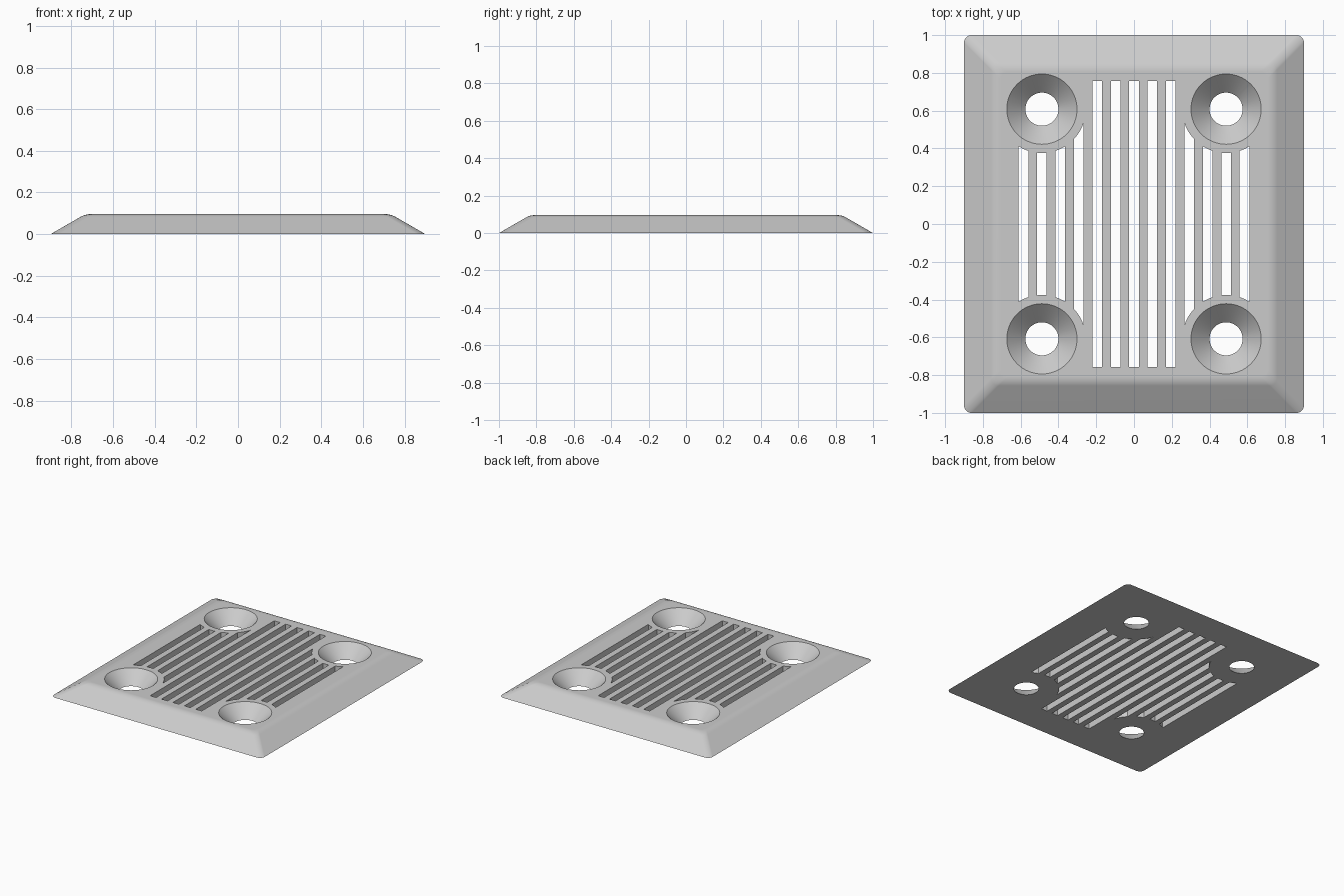
import bpy, bmesh
from math import sin, cos, tan, radians, sqrt, pi

if "Cube" in bpy.data.objects:
    bpy.data.objects.remove(bpy.data.objects["Cube"])

HALF_X, HALF_Y, HEIGHT = 0.9, 1.0, 0.096
HOLE_X, HOLE_Y = 0.4875, 0.608
PITCH, SLOT_HALF, SLOT_END = 0.0975, 0.0255, 0.758
BOSS_RADIUS = 0.232


def loft(bm, rings):
    """Skin a stack of equal-length rings and cap both ends."""
    loops = [[bm.verts.new(p) for p in ring] for ring in rings]
    for low, high in zip(loops, loops[1:]):
        for i in range(len(low)):
            j = (i + 1) % len(low)
            bm.faces.new((low[i], low[j], high[j], high[i]))
    bm.faces.new(loops[0][::-1])
    bm.faces.new(loops[-1])


def make_object(name, bm):
    bmesh.ops.recalc_face_normals(bm, faces=bm.faces)
    mesh = bpy.data.meshes.new(name)
    bm.to_mesh(mesh)
    bm.free()
    obj = bpy.data.objects.new(name, mesh)
    bpy.context.collection.objects.link(obj)
    return obj


def rounded_rect(inset, z, radius=0.04, steps=8):
    hx, hy = HALF_X - inset - radius, HALF_Y - inset - radius
    ring = []
    for corner, (sx, sy) in enumerate(((1, 1), (-1, 1), (-1, -1), (1, -1))):
        for k in range(steps + 1):
            a = (corner + k / steps) * pi / 2
            ring.append((sx * hx + radius * cos(a), sy * hy + radius * sin(a), z))
    return ring


def circle(cx, cy, radius, z, steps=64):
    return [(cx + radius * cos(2 * pi * k / steps),
             cy + radius * sin(2 * pi * k / steps), z) for k in range(steps)]


# Plate: sloping rim that rolls over into the flat top
slope, roll = radians(30), 0.1
top_inset = HEIGHT / tan(slope) + roll * tan(slope / 2)
rings = [rounded_rect(0, 0)]
for k in range(9):
    a = slope * (1 - k / 8)
    rings.append(rounded_rect(top_inset - roll * sin(a), HEIGHT - roll + roll * cos(a)))
bm = bmesh.new()
loft(bm, rings)
plate = make_object("vent_plate", bm)

# Cutter: four countersunk screw holes
bm = bmesh.new()
for sx in (-1, 1):
    for sy in (-1, 1):
        loft(bm, [circle(sx * HOLE_X, sy * HOLE_Y, 0.0875 + 1.026 * z, z)
                  for z in (-0.02, HEIGHT + 0.02)])

# Cutter: slots, the outer ones stopping at the ring around each screw hole
for n in range(-6, 7):
    cx = n * PITCH
    upper = []
    for k in range(9):
        x = cx + SLOT_HALF * (k / 4 - 1)
        y = SLOT_END
        if abs(n) > 2:
            y = HOLE_Y - sqrt(BOSS_RADIUS ** 2 - (abs(x) - HOLE_X) ** 2)
        upper.append((x, y))
    if abs(n) <= 2:
        upper = [upper[0], upper[-1]]
    outline = upper[::-1] + [(x, -y) for x, y in upper]
    loft(bm, [[(x, y, z) for x, y in outline] for z in (-0.05, HEIGHT + 0.05)])
cutter = make_object("opening_cutter", bm)
cutter.hide_render = True

# Cut the openings
cut = plate.modifiers.new("openings", 'BOOLEAN')
cut.operation = 'DIFFERENCE'
cut.solver = 'EXACT'
cut.object = cutter
bpy.ops.object.select_all(action='DESELECT')
plate.select_set(True)
bpy.context.view_layer.objects.active = plate
bpy.ops.object.modifier_apply(modifier=cut.name)
bpy.data.objects.remove(cutter)

# Soft shading with crisp opening edges
bpy.ops.object.shade_smooth_by_angle(angle=radians(28))
weighted = plate.modifiers.new("even_shading", 'WEIGHTED_NORMAL')
weighted.keep_sharp = True

# Colour
grey = bpy.data.materials.new("light_grey")
grey.use_nodes = True
colour = (0.6, 0.6, 0.6, 1)
grey.diffuse_color = colour
grey.node_tree.nodes["Principled BSDF"].inputs["Base Color"].default_value = colour
plate.data.materials.clear()
plate.data.materials.append(grey)
